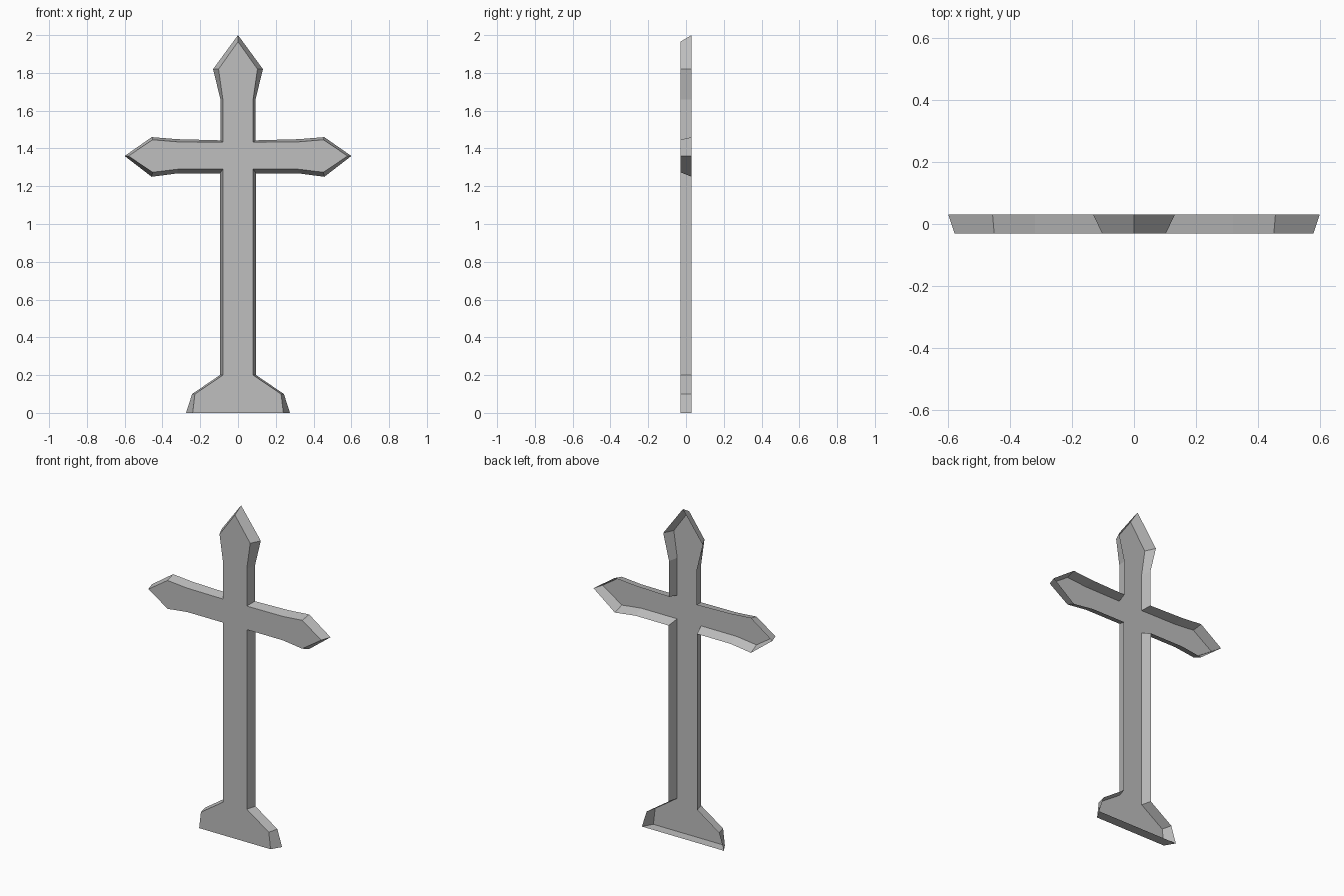
import bpy
import bmesh

cube = bpy.data.objects.get("Cube")
if cube:
    bpy.data.objects.remove(cube, do_unlink=True)

stone = bpy.data.materials.new("grey stone")
stone.use_nodes = True
grey = (0.52, 0.52, 0.52, 1)
stone.diffuse_color = grey
stone.node_tree.nodes["Principled BSDF"].inputs["Base Color"].default_value = grey

HALF_DEPTH = 0.03

# Right half outlines from the top point down: narrow front and wide back rim
front_half = [(0, 1.965), (0.103, 1.82), (0.08, 1.66), (0.08, 1.433),
              (0.32, 1.435), (0.452, 1.446), (0.58, 1.36), (0.452, 1.274),
              (0.32, 1.29), (0.08, 1.29), (0.08, 0.2), (0.228, 0.1), (0.24, 0)]
back_half = [(0, 2), (0.132, 1.82), (0.093, 1.66), (0.093, 1.443),
             (0.32, 1.449), (0.457, 1.46), (0.6, 1.36), (0.457, 1.25),
             (0.32, 1.268), (0.096, 1.268), (0.096, 0.2), (0.243, 0.1), (0.275, 0)]


def full_outline(half):
    return half + [(-x, z) for x, z in reversed(half[1:])]


# Hollow cross: front plate and sloping rim walls, open at the back
bm = bmesh.new()
front = [bm.verts.new((x, -HALF_DEPTH, z)) for x, z in full_outline(front_half)]
back = [bm.verts.new((x, HALF_DEPTH, z)) for x, z in full_outline(back_half)]
plate = bm.faces.new(list(reversed(front)))
count = len(front)
for i in range(count):
    j = (i + 1) % count
    bm.faces.new((front[i], front[j], back[j], back[i]))
plate.normal_update()
if plate.normal.y > 0:
    bmesh.ops.reverse_faces(bm, faces=bm.faces[:])

mesh = bpy.data.meshes.new("cross")
bm.to_mesh(mesh)
bm.free()
mesh.materials.append(stone)
cross = bpy.data.objects.new("cross", mesh)
bpy.context.collection.objects.link(cross)
